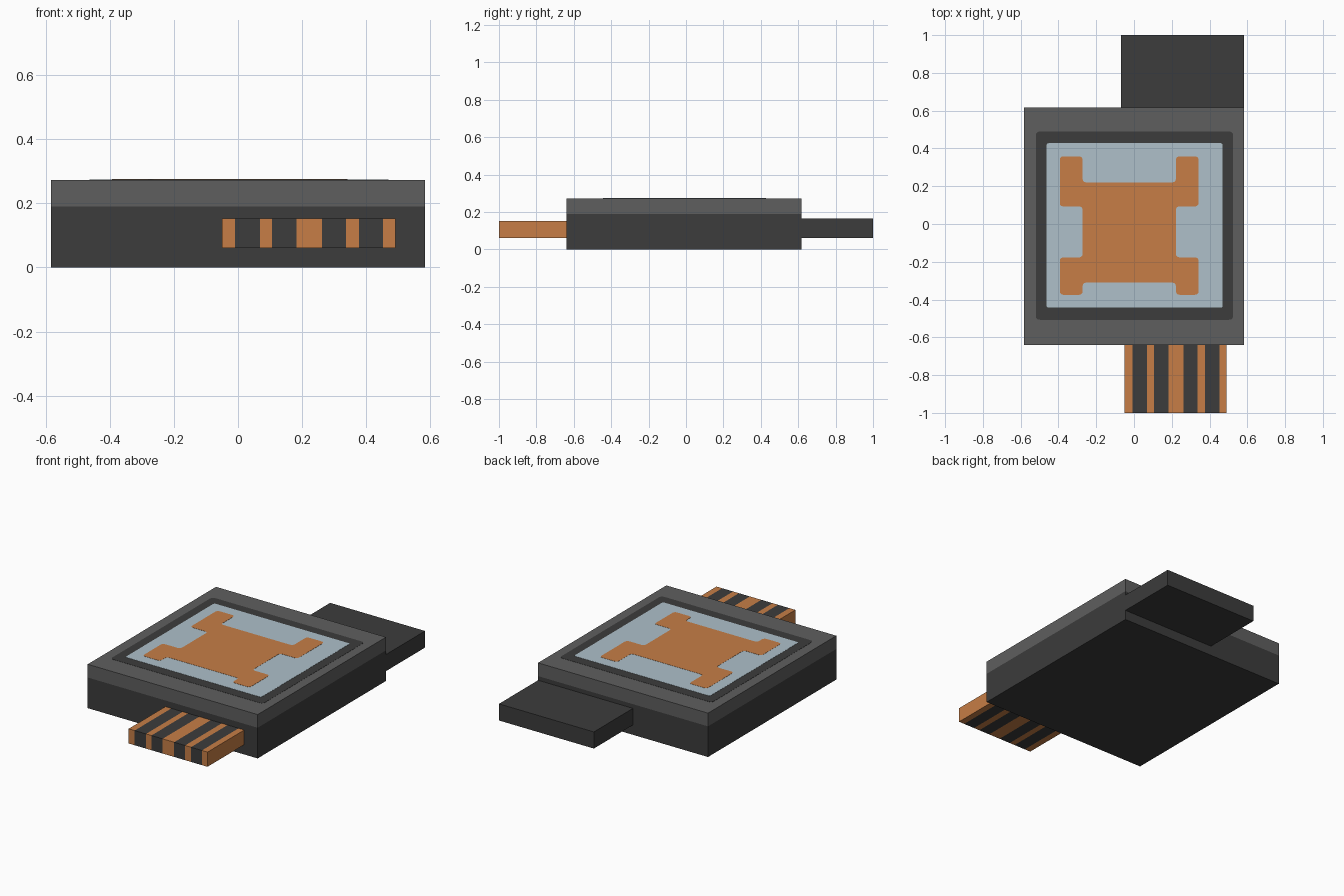
import bpy, bmesh
from mathutils import Vector

if "Cube" in bpy.data.objects:
    bpy.data.objects.remove(bpy.data.objects["Cube"])


def material(name, rgb):
    m = bpy.data.materials.new(name)
    m.diffuse_color = (*rgb, 1.0)
    m.use_nodes = True
    m.node_tree.nodes["Principled BSDF"].inputs["Base Color"].default_value = m.diffuse_color
    return m


dark = material("dark_plastic", (0.045, 0.045, 0.045))
grey = material("grey_plastic", (0.114, 0.114, 0.114))
copper = material("copper", (0.57, 0.208, 0.061))
glass = material("pale_blue_screen", (0.425, 0.53, 0.59))


def finish(name, bm, mats):
    bmesh.ops.recalc_face_normals(bm, faces=bm.faces)
    me = bpy.data.meshes.new(name)
    bm.to_mesh(me)
    bm.free()
    for m in mats:
        me.materials.append(m)
    ob = bpy.data.objects.new(name, me)
    bpy.context.collection.objects.link(ob)
    return ob


def block(name, lo, hi, mats, axis=0, cuts=()):
    """Box cut into bands along an axis; bands cycle through the materials."""
    bm = bmesh.new()
    bmesh.ops.create_cube(bm, size=1)
    lo, hi = Vector(lo), Vector(hi)
    for v in bm.verts:
        v.co = [l + (c + 0.5) * (h - l) for l, c, h in zip(lo, v.co, hi)]
    normal = Vector((0, 0, 0))
    normal[axis] = 1
    for c in cuts:
        bmesh.ops.bisect_plane(bm, geom=bm.verts[:] + bm.edges[:] + bm.faces[:],
                               plane_co=normal * c, plane_no=normal)
    for f in bm.faces:
        p = f.calc_center_median()[axis]
        f.material_index = sum(p > c for c in cuts) % len(mats)
    return finish(name, bm, mats)


def plate(name, outline, z, mat, r):
    """Thin plate with every corner of the outline rounded by r."""
    pts = [Vector((x, y, z)) for x, y in outline]
    bm = bmesh.new()
    verts = []
    for i, p in enumerate(pts):
        a = p + (pts[i - 1] - p).normalized() * r
        b = p + (pts[(i + 1) % len(pts)] - p).normalized() * r
        for t in (0, 0.33, 0.67, 1):
            verts.append(bm.verts.new(a * (1 - t) ** 2 + p * 2 * t * (1 - t) + b * t * t))
    face = bm.faces.new(verts)
    top = bmesh.ops.extrude_face_region(bm, geom=[face])["geom"]
    for v in top:
        if isinstance(v, bmesh.types.BMVert):
            v.co.z += 0.001
    return finish(name, bm, [mat])


def rect(x0, x1, y0, y1):
    return [(x0, y0), (x1, y0), (x1, y1), (x0, y1)]


TOP = 0.272

# Case: dark base with a grey upper band
block("case", (-0.583, -0.64, 0), (0.583, 0.617, TOP), [dark, grey], 2, [0.19])

# Rear tab
block("rear_tab", (-0.068, 0.617, 0.061), (0.583, 1.0, 0.164), [dark])

# Front connector with copper and dark stripes
block("front_connector", (-0.05, -1.0, 0.061), (0.491, -0.64, 0.152), [copper, dark], 0,
      [-0.009, 0.069, 0.106, 0.183, 0.262, 0.337, 0.377, 0.452])

# Screen frame and screen
plate("screen_frame", rect(-0.52, 0.525, -0.507, 0.49), TOP, dark, 0.022)
plate("screen", rect(-0.463, 0.469, -0.443, 0.428), TOP + 0.001, glass, 0.012)

# Copper emblem plate: a square with four ears
xl, xi, xj, xr = -0.393, -0.272, 0.222, 0.342
emblem = [(xl, -0.375), (xi, -0.375), (xi, -0.31), (xj, -0.31), (xj, -0.375), (xr, -0.375),
          (xr, -0.177), (xj, -0.177), (xj, 0.093), (xr, 0.093), (xr, 0.358), (xj, 0.358),
          (xj, 0.22), (xi, 0.22), (xi, 0.358), (xl, 0.358),
          (xl, 0.093), (xi, 0.093), (xi, -0.177), (xl, -0.177)]
plate("copper_plate", emblem, TOP + 0.002, copper, 0.02)
